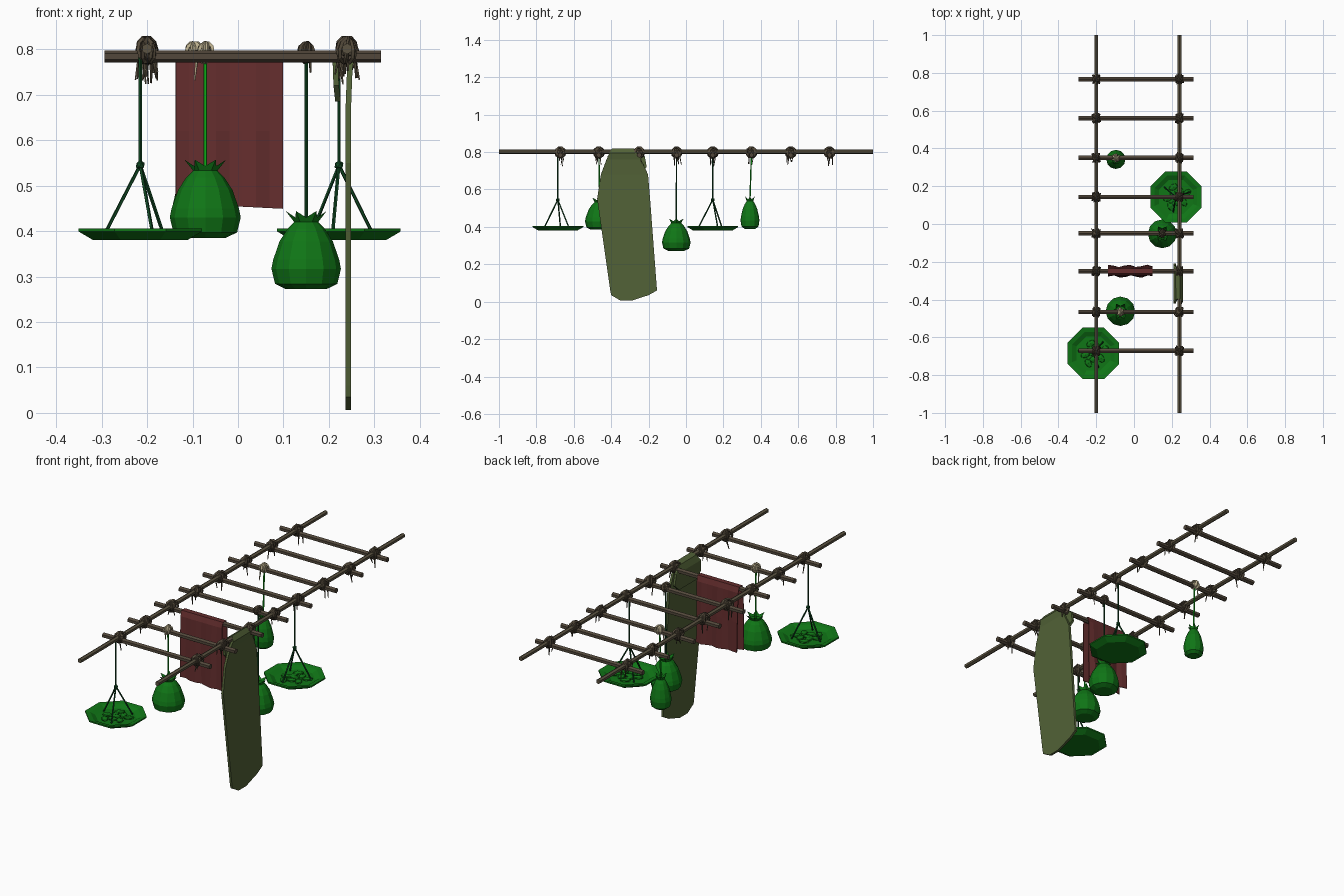
import bpy, bmesh, math, random
from mathutils import Vector, Matrix

if "Cube" in bpy.data.objects:
    bpy.data.objects.remove(bpy.data.objects["Cube"])

random.seed(4)


def material(name, rgb):
    m = bpy.data.materials.new(name)
    m.diffuse_color = (*rgb, 1)
    m.use_nodes = True
    m.node_tree.nodes["Principled BSDF"].inputs["Base Color"].default_value = m.diffuse_color
    return m


RAIL = material("weathered wood", (.105, .086, .052))
RUNG = material("brown wood", (.085, .064, .043))
ROPE = material("brown rope", (.088, .068, .043))
CREAM = material("cream rope", (.5, .43, .27))
GREEN = material("glass green", (.005, .18, .008))
DARK = material("dark green cord", (.005, .065, .016))
BRIGHT = material("bright green cord", (.004, .42, .008))
RED = material("dark red cloth", (.13, .027, .027))
OLIVE = material("olive hide", (.084, .122, .038))


def finish(bm, name, mat, thickness=0):
    bmesh.ops.recalc_face_normals(bm, faces=bm.faces)
    me = bpy.data.meshes.new(name)
    bm.to_mesh(me)
    bm.free()
    me.materials.append(mat)
    ob = bpy.data.objects.new(name, me)
    bpy.context.collection.objects.link(ob)
    if thickness:
        s = ob.modifiers.new("thickness", 'SOLIDIFY')
        s.thickness = thickness
        s.offset = 0
    return ob


def rod(bm, a, b, r, n=6, r2=None):
    a, b = Vector(a), Vector(b)
    d = b - a
    rot = d.to_track_quat('Z', 'Y').to_matrix().to_4x4()
    bmesh.ops.create_cone(bm, cap_ends=True, segments=n, radius1=r, radius2=r2 or r,
                          depth=d.length, matrix=Matrix.Translation((a + b) / 2) @ rot)


def ring(bm, c, rot, R, r, nu=10, nv=4):
    g = []
    for i in range(nu):
        u = math.tau * i / nu
        g.append([bm.verts.new(Vector(c) + rot @ Vector((
            (R + r * math.cos(math.tau * j / nv)) * math.cos(u),
            (R + r * math.cos(math.tau * j / nv)) * math.sin(u),
            r * math.sin(math.tau * j / nv)))) for j in range(nv)])
    for i in range(nu):
        for j in range(nv):
            k, l = (i + 1) % nu, (j + 1) % nv
            bm.faces.new((g[i][j], g[k][j], g[k][l], g[i][l]))


def knot(name, mat, c, R, angles, tails):
    """Lashing: upright rope loops around a core, with loose ends."""
    bm = bmesh.new()
    bmesh.ops.create_icosphere(bm, subdivisions=1, radius=R * .85, matrix=Matrix.Translation(c))
    for a in angles:
        a = math.radians(a + random.uniform(-9, 9))
        rot = Matrix.Rotation(a, 3, 'Z') @ Matrix.Rotation(math.pi / 2 + random.uniform(-.2, .2), 3, 'X')
        ring(bm, c, rot, R * random.uniform(.9, 1.05), .005)
    for _ in range(tails):
        p = Vector(c) + Vector((random.uniform(-.02, .02), random.uniform(-.02, .02), -R * .7))
        q = p + Vector((random.uniform(-.01, .01), random.uniform(-.01, .01), -random.uniform(.02, .06)))
        rod(bm, p, q, .004, 4, .002)
    finish(bm, name, mat)


def lathe(bm, c, profile, n, spin=0):
    rows = [[bm.verts.new((c[0] + r * math.cos(math.tau * i / n + spin),
                           c[1] + r * math.sin(math.tau * i / n + spin), c[2] + z))
             for i in range(n)] for r, z in profile]
    for a, b in zip(rows, rows[1:]):
        for i in range(n):
            k = (i + 1) % n
            bm.faces.new((a[i], a[k], b[k], b[i]))
    return rows


# Rack: two long rails and eight rungs lashed together
RAILS = (-.2, .24)
RUNGS = (-.672, -.466, -.25, -.05, .143, .35, .56, .767)
for x in RAILS:
    bm = bmesh.new()
    rod(bm, (x, -1, .801), (x, 1, .801), .012)
    finish(bm, "rail", RAIL)
for y in RUNGS:
    bm = bmesh.new()
    rod(bm, (-.294, y, .784), (.315, y, .784), .0135)
    finish(bm, "rung", RUNG)
    for x in RAILS:
        knot("lashing", ROPE, (x, y, .798), .027, (45, 135, 60, 120, 90), 2)


# Hanging dishes on three cords
def dish(x, y, spin):
    z = .38
    bm = bmesh.new()
    rows = lathe(bm, (x, y, z), [(.112, 0), (.147, .019), (.147, .026), (.122, .022), (.098, .009)],
                 8, math.pi / 8)
    bm.faces.new(rows[0])
    bm.faces.new(rows[-1])
    for i in range(9):  # crumpled scraps lying in the dish
        a = i * 2.4
        r = .022 * math.sqrt(i)
        m = (Matrix.Translation((x + r * math.cos(a), y + r * math.sin(a), z + .012))
             @ Matrix.Rotation(a * 2, 4, 'Z') @ Matrix.Diagonal((.028, .018, .009, 1)))
        bmesh.ops.create_icosphere(bm, subdivisions=1, radius=1, matrix=m)
    finish(bm, "dish", GREEN)
    bm = bmesh.new()
    top = (x, y, .545)
    rod(bm, top, (x, y, .79), .0035, 5)
    bmesh.ops.create_icosphere(bm, subdivisions=1, radius=.011, matrix=Matrix.Translation(top))
    for i in range(3):
        a = spin + math.tau * i / 3
        rod(bm, top, (x + .08 * math.cos(a), y + .08 * math.sin(a), z + .012), .004, 5)
    finish(bm, "dish_cords", DARK)


dish(-.215, -.685, math.radians(170))
dish(.222, .143, math.radians(20))


# Hanging pouches with a pointed crown
def pouch(x, y, z, s, cord, rope, ry):
    bm = bmesh.new()
    prof = [(.045, 0), (.07, .012), (.078, .045), (.074, .065), (.06, .105), (.042, .133), (.027, .148)]
    rows = lathe(bm, (x, y, z), [(r * s, h) for r, h in prof], 12)
    bm.faces.new(rows[0])
    neck = rows[-1]
    tip = []
    for i in range(12):
        r, h = ((.046, .172), (.028, .158))[i % 2]
        a = math.tau * i / 12
        tip.append(bm.verts.new((x + r * s * math.cos(a), y + r * s * math.sin(a), z + h)))
    for i in range(12):
        k = (i + 1) % 12
        bm.faces.new((neck[i], neck[k], tip[k], tip[i]))
    bm.faces.new(neck)
    finish(bm, "pouch", GREEN)
    bm = bmesh.new()
    rod(bm, (x, y, z + .145), (x, ry, .785), .004, 5)
    finish(bm, "pouch_cord", cord)
    knot("pouch_knot", rope, (x, ry, .793), .021, (90, 75, 105, 40, 140), 1)


pouch(-.072, -.462, .385, 1, BRIGHT, CREAM, -.466)
pouch(.15, -.052, .272, .98, DARK, ROPE, -.05)
pouch(-.096, .342, .39, .65, BRIGHT, CREAM, .35)

# Cloth folded over a rung
bm = bmesh.new()
section = [(-.026, .455), (-.024, .62), (-.02, .77), (-.012, .796), (.012, .796),
           (.02, .77), (.024, .62), (.026, .462)]
cols = []
for i in range(9):
    t = i / 8
    col = []
    for j, (dy, z) in enumerate(section):
        wave = .007 * math.sin(i * 1.9 + (j > 3)) * (.8 - z) / .35
        slant = .012 * (.5 - t) * (j in (0, 7))
        col.append(bm.verts.new((-.137 + .236 * t, -.25 + dy + wave, z + slant)))
    cols.append(col)
for a, b in zip(cols, cols[1:]):
    for j in range(len(section) - 1):
        bm.faces.new((a[j], b[j], b[j + 1], a[j + 1]))
finish(bm, "cloth", RED, .004)

# Long hide draped over the right rail, with a short flap inside:
# each row is x, z and the two edges in y
rows = [(.243, .006, -.35, -.29), (.243, .035, -.4, -.2), (.243, .06, -.405, -.155),
        (.243, .55, -.475, -.192), (.243, .68, -.455, -.203), (.246, .76, -.425, -.24),
        (.253, .795, -.41, -.262), (.242, .813, -.395, -.29 + .01), (.226, .803, -.4, -.26),
        (.214, .775, -.42, -.22), (.216, .72, -.42, -.21), (.22, .685, -.39, -.25)]
bm = bmesh.new()
pairs = [(bm.verts.new((x, a, z)), bm.verts.new((x, b, z))) for x, z, a, b in rows]
for (a, b), (c, d) in zip(pairs, pairs[1:]):
    bm.faces.new((a, b, d, c))
finish(bm, "draped_hide", OLIVE, .012)
